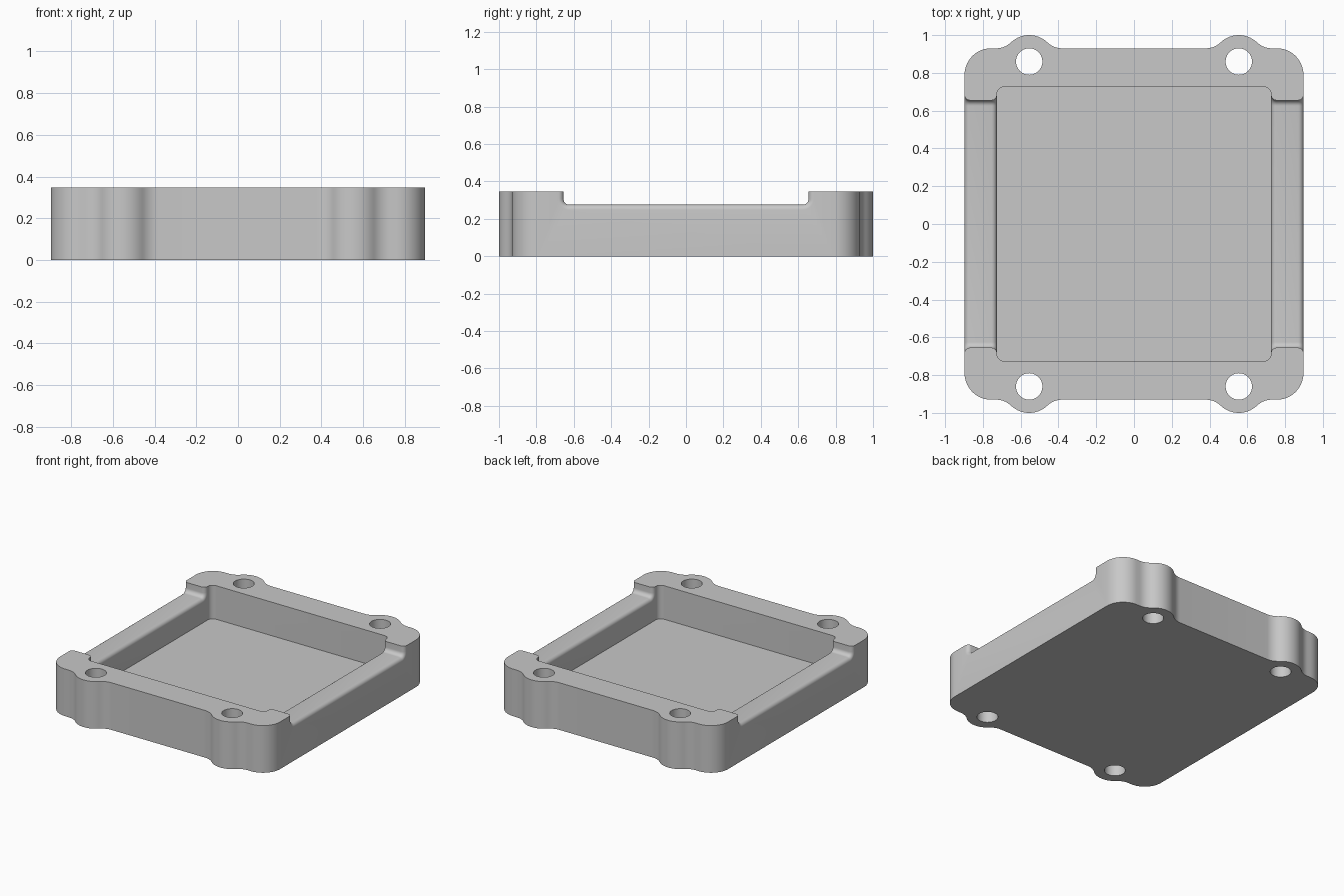
import bpy, bmesh
from math import sin, cos, pi, atan2

if "Cube" in bpy.data.objects:
    bpy.data.objects.remove(bpy.data.objects["Cube"])

HEIGHT, FLOOR = 0.347, 0.10
HALF_X, HALF_Y = 0.897, 0.93          # body without the screw lobes
CORNER = 0.14
HOLE_X, HOLE_Y, HOLE_R, LOBE_R = 0.555, 0.86, 0.07, 0.14
CAVITY, CAVITY_R = 0.726, 0.04
NOTCH_Y, NOTCH_Z, NOTCH_R, ROUND = 0.655, 0.276, 0.03, 0.028


def arc(cx, cy, r, start, end, n=10):
    return [(cx + r * cos(start + (end - start) * i / n),
             cy + r * sin(start + (end - start) * i / n)) for i in range(n + 1)]


def loft(name, rings):
    """Join closed rings of 3D points into a capped solid."""
    bm = bmesh.new()
    loops = [[bm.verts.new(p) for p in ring] for ring in rings]
    n = len(loops[0])
    for a, b in zip(loops, loops[1:]):
        for i in range(n):
            j = (i + 1) % n
            bm.faces.new((a[i], a[j], b[j], b[i]))
    bm.faces.new(loops[0][::-1])
    bm.faces.new(loops[-1])
    bmesh.ops.recalc_face_normals(bm, faces=bm.faces)
    mesh = bpy.data.meshes.new(name)
    bm.to_mesh(mesh)
    bm.free()
    obj = bpy.data.objects.new(name, mesh)
    bpy.context.scene.collection.objects.link(obj)
    return obj


def prism(name, outline, z0, z1):
    return loft(name, [[(x, y, z) for x, y in outline] for z in (z0, z1)])


def four_way(quarter):
    """Mirror a quarter outline, running from the +x side to the +y side."""
    half = quarter + [(-x, y) for x, y in quarter[::-1]]
    return half + [(-x, -y) for x, y in half]


# Outer outline: rounded corner, concave blend, screw lobe, concave blend
rise = HALF_Y - HOLE_Y
reach = 0.175
blend = (reach**2 + rise**2 - LOBE_R**2) / (2 * (LOBE_R - rise))
tilt = atan2(rise + blend, reach)
quarter = arc(HALF_X - CORNER, HALF_Y - CORNER, CORNER, 0, pi / 2, 14)
quarter += arc(HOLE_X + reach, HALF_Y + blend, blend, -pi / 2, tilt - pi, 8)
quarter += arc(HOLE_X, HOLE_Y, LOBE_R, tilt, pi - tilt, 14)[1:]
quarter += arc(HOLE_X - reach, HALF_Y + blend, blend, -tilt, -pi / 2, 8)[1:]
tray = prism("tray", four_way(quarter), 0, HEIGHT)

# Square cavity and four screw holes
inner = CAVITY - CAVITY_R
cutters = [prism("cavity_cutter", four_way(arc(inner, inner, CAVITY_R, 0, pi / 2, 8)),
                 FLOOR, HEIGHT + 0.1)]
for sx in (-1, 1):
    for sy in (-1, 1):
        circle = arc(sx * HOLE_X, sy * HOLE_Y, HOLE_R, 0, 2 * pi, 40)[:-1]
        cutters.append(prism("hole_cutter", circle, -0.1, HEIGHT + 0.1))


# Side notches, flared so that both edges of each rail are rounded over
def notch_ring(x, d):
    right = [(NOTCH_Y + d, HEIGHT + 0.1)]
    right += arc(NOTCH_Y - NOTCH_R, NOTCH_Z + NOTCH_R, NOTCH_R + d, 0, -pi / 2, 8)
    return [(x, y, z) for y, z in right + [(-y, z) for y, z in right[::-1]]]


steps = [i / 6 * pi / 2 for i in range(7)]
flare = [(ROUND * (1 - cos(a)), ROUND * (1 - sin(a))) for a in steps]
stations = [(CAVITY - 0.05, ROUND)] + [(CAVITY + t, d) for t, d in flare]
stations += [(HALF_X - t, d) for t, d in flare[::-1]] + [(HALF_X + 0.05, ROUND)]
for side in (-1, 1):
    cutters.append(loft("notch_cutter", [notch_ring(side * x, d) for x, d in stations]))

# Cut, then remove the cutters
bpy.context.view_layer.objects.active = tray
tray.select_set(True)
for cutter in cutters:
    mod = tray.modifiers.new("cut", "BOOLEAN")
    mod.operation, mod.solver, mod.object = "DIFFERENCE", "EXACT", cutter
    bpy.ops.object.modifier_apply(modifier=mod.name)
    bpy.data.objects.remove(cutter)

grey = bpy.data.materials.new("plain grey")
grey.use_nodes = True
colour = (0.58, 0.58, 0.58, 1)
grey.diffuse_color = colour
grey.node_tree.nodes["Principled BSDF"].inputs["Base Color"].default_value = colour
tray.data.materials.clear()
tray.data.materials.append(grey)
bpy.ops.object.shade_smooth_by_angle(angle=pi / 6)
